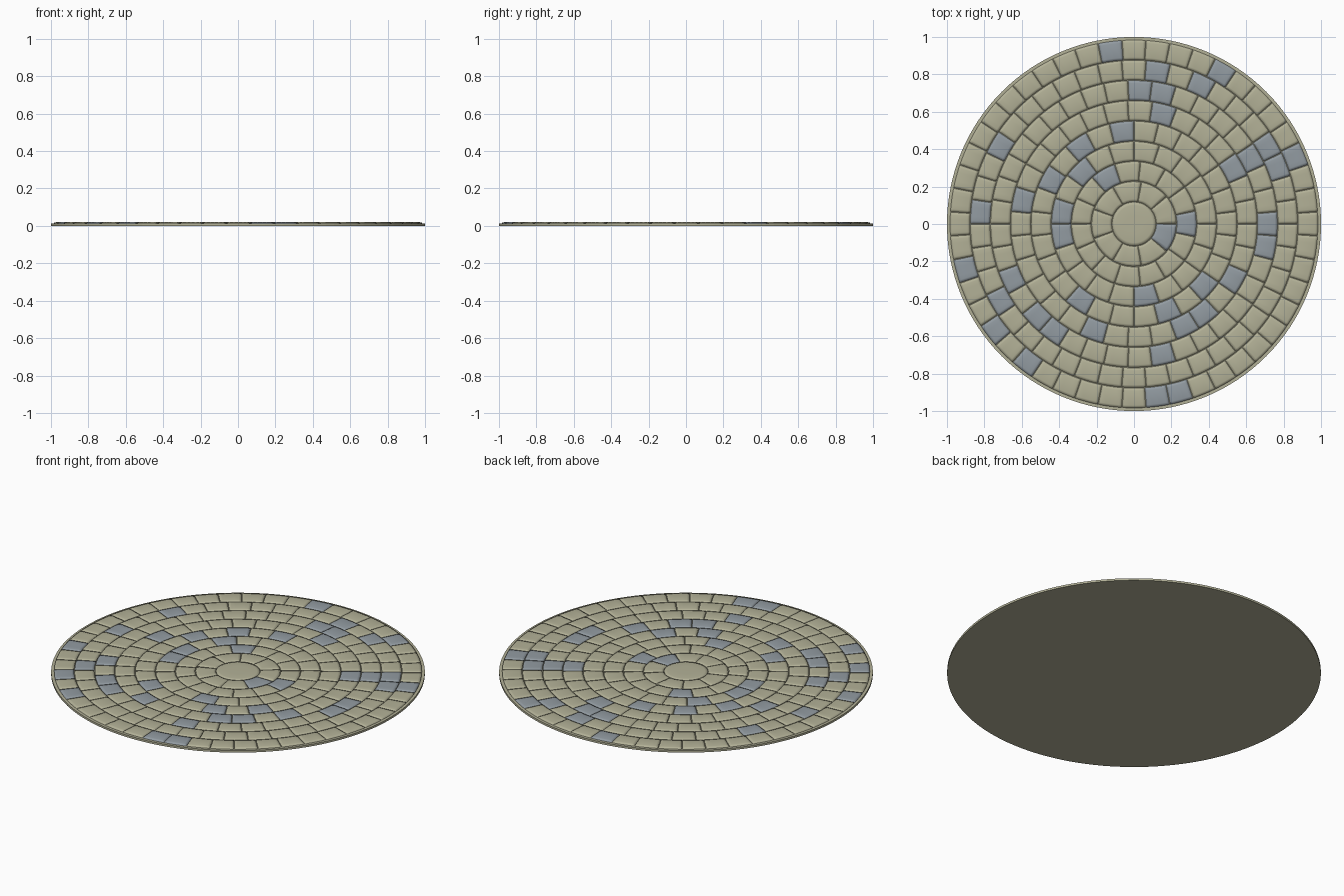
import bpy, bmesh, math

if "Cube" in bpy.data.objects:
    bpy.data.objects.remove(bpy.data.objects["Cube"])


def make_mat(name, rgb):
    m = bpy.data.materials.new(name)
    m.diffuse_color = (*rgb, 1)
    m.use_nodes = True
    m.node_tree.nodes["Principled BSDF"].inputs["Base Color"].default_value = m.diffuse_color
    return m


TAN = make_mat("sandy_stone", (0.45, 0.44, 0.31))
BLUE = make_mat("blue_grey_stone", (0.29, 0.33, 0.36))

TOP, EDGE, BASE = 0.02, 0.0165, 0.012
GAP, ROUND = 0.0015, 0.014


def finish(bm, name):
    bmesh.ops.recalc_face_normals(bm, faces=bm.faces)
    me = bpy.data.meshes.new(name)
    bm.to_mesh(me)
    bm.free()
    me.materials.append(TAN)
    me.materials.append(BLUE)
    ob = bpy.data.objects.new(name, me)
    bpy.context.collection.objects.link(ob)
    return ob


def lathe(name, profile, segs, smooth):
    """Solid disc from (radius, z) pairs, capped at both ends."""
    bm = bmesh.new()
    loops = [[bm.verts.new((r * math.cos(2 * math.pi * i / segs),
                            r * math.sin(2 * math.pi * i / segs), z))
              for i in range(segs)] for r, z in profile]
    for a, b in zip(loops, loops[1:]):
        for i in range(segs):
            j = (i + 1) % segs
            f = bm.faces.new((a[i], a[j], b[j], b[i]))
            f.smooth = smooth
    bm.faces.new(loops[0])
    bm.faces.new(loops[-1]).smooth = smooth
    return finish(bm, name)


def stone(bm, r0, r1, a0, a1, mat):
    """One cushion-topped paving stone, curved to follow its ring."""
    rm = (r0 + r1) / 2
    da, dr = ROUND / rm, ROUND
    a0, a1 = a0 + GAP / rm, a1 - GAP / rm
    r0, r1 = r0 + GAP, r1 - GAP
    inner = [a0 + da + (a1 - a0 - 2 * da) * k / 4 for k in range(5)]
    angs = [a0] + inner + [a1]
    rads = [r0, r0 + dr, r1 - dr, r1]

    def vert(r, a, z):
        return bm.verts.new((r * math.cos(a), r * math.sin(a), z))

    na, nr = len(angs), len(rads)
    grid = [[vert(r, a, TOP if 0 < i < nr - 1 and 0 < j < na - 1 else EDGE)
             for j, a in enumerate(angs)] for i, r in enumerate(rads)]
    faces = [bm.faces.new((grid[i][j], grid[i + 1][j], grid[i + 1][j + 1], grid[i][j + 1]))
             for i in range(nr - 1) for j in range(na - 1)]
    # sides going down into the base
    rim = ([grid[0][j] for j in range(na)] + [grid[i][-1] for i in range(1, nr)]
           + [grid[-1][j] for j in range(na - 2, -1, -1)] + [grid[i][0] for i in range(nr - 2, 0, -1)])
    low = [bm.verts.new((v.co.x, v.co.y, BASE - 0.003)) for v in rim]
    for k in range(len(rim)):
        n = (k + 1) % len(rim)
        faces.append(bm.faces.new((rim[k], rim[n], low[n], low[k])))
    for f in faces:
        f.smooth = True
        f.material_index = mat


# Base slab and round centre stone
lathe("base_slab", [(1.0, 0), (1.0, BASE)], 128, False)
lathe("centre_stone", [(0.117, BASE - 0.003), (0.117, EDGE), (0.1, 0.019), (0.05, TOP)], 48, True)

# Rings of stones: edges, stone counts, and spots (x, y) where blue stones lie
EDGES = [0.118, 0.228, 0.335, 0.442, 0.551, 0.66, 0.768, 0.876, 0.985]
COUNTS = [9, 15, 20, 26, 31, 37, 42, 48]
BLUES = [
    [(.14, -.05)],
    [(-.19, .23), (.27, 0)],
    [(-.26, .28), (-.38, .08), (-.38, -.05), (.06, -.39)],
    [(-.06, .49), (-.29, .41), (-.43, .24), (.37, -.33), (.18, -.46), (-.28, -.39)],
    [(.15, .59), (.55, .30), (-.59, .13), (.54, -.29), (.36, -.48), (.27, -.53), (-.21, -.57)],
    [(.03, .72), (.15, .70), (.61, .36), (.71, .01), (.71, -.12), (-.50, -.49),
     (-.41, -.55), (-.64, -.31), (.15, -.69)],
    [(.13, .82), (.35, .75), (.70, .41), (.78, .32), (-.82, .07), (-.71, .41), (-.70, -.41)],
    [(-.12, .93), (.47, .82), (.86, .35), (.12, -.91), (.24, -.89), (-.9, -.24),
     (-.74, -.56), (-.56, -.74)],
]
for ring, n in enumerate(COUNTS):
    step = 2 * math.pi / n
    start = -step / 2 if ring % 2 else 0      # alternate rings are staggered
    blue = {int(((math.atan2(y, x) - start) % (2 * math.pi)) / step) for x, y in BLUES[ring]}
    bm = bmesh.new()
    for k in range(n):
        a = start + k * step
        stone(bm, EDGES[ring], EDGES[ring + 1], a, a + step, int(k in blue))
    finish(bm, f"paving_ring_{ring + 1}")
